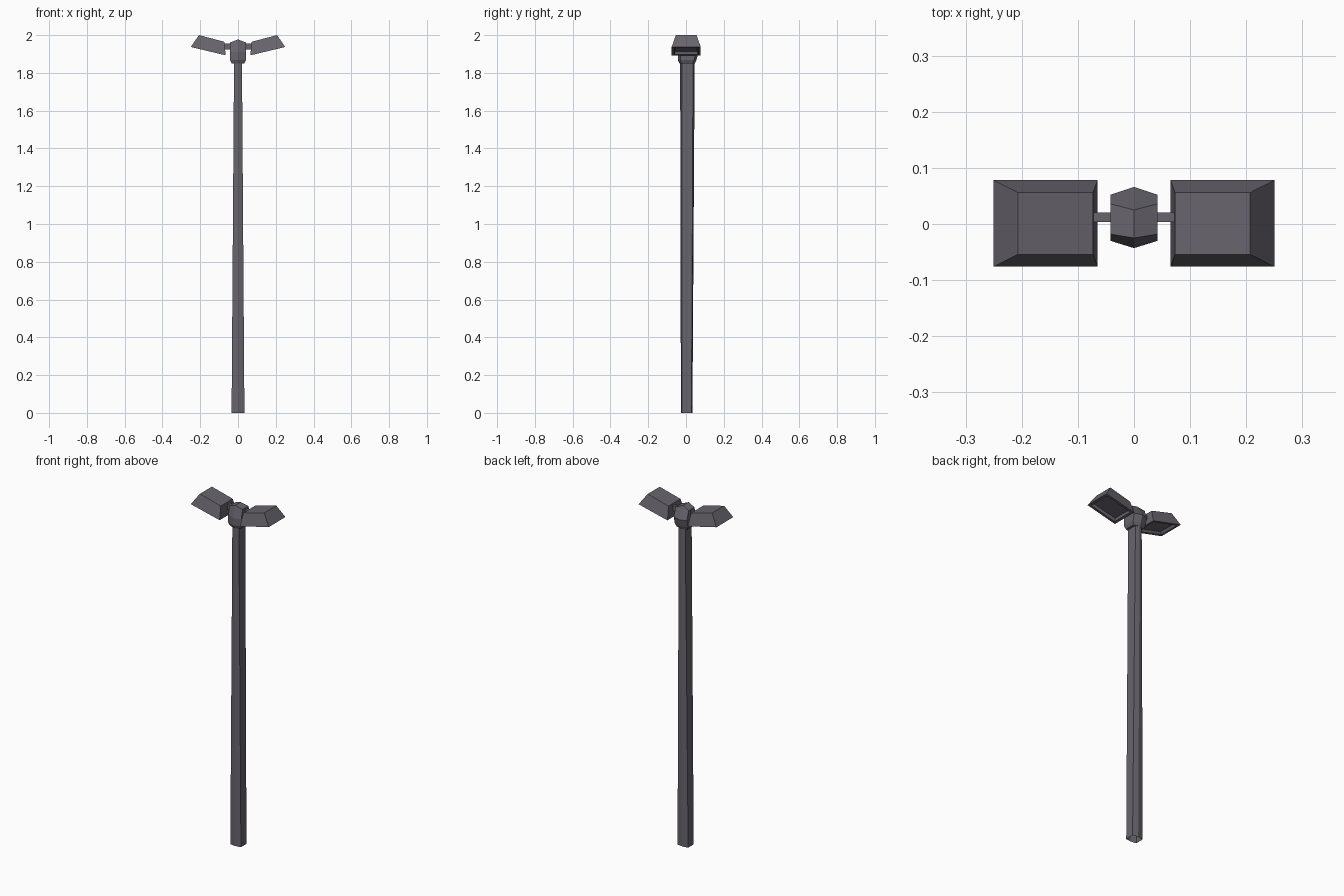
import bpy, bmesh

if "Cube" in bpy.data.objects:
    bpy.data.objects.remove(bpy.data.objects["Cube"])

metal = bpy.data.materials.new("dark grey metal")
metal.diffuse_color = (0.137, 0.127, 0.153, 1)
metal.use_nodes = True
metal.node_tree.nodes["Principled BSDF"].inputs["Base Color"].default_value = metal.diffuse_color


def finish(name, bm):
    bmesh.ops.recalc_face_normals(bm, faces=bm.faces)
    me = bpy.data.meshes.new(name)
    bm.to_mesh(me)
    bm.free()
    me.materials.append(metal)
    ob = bpy.data.objects.new(name, me)
    bpy.context.collection.objects.link(ob)
    return ob


def hex_loft(name, rings, cap_top=True, cap_bottom=True):
    """Rings: (z, ridge rise, half width, front tip, front side, back side, back tip)."""
    bm = bmesh.new()
    loops = []
    for z, rise, hx, yf, yfs, ybs, yb in rings:
        pts = [(0, yf, z + rise), (hx, yfs, z), (hx, ybs, z),
               (0, yb, z + rise), (-hx, ybs, z), (-hx, yfs, z)]
        loops.append([bm.verts.new(p) for p in pts])
    for a, b in zip(loops, loops[1:]):
        for i in range(6):
            j = (i + 1) % 6
            bm.faces.new((a[i], a[j], b[j], b[i]))
    if cap_top:  # two halves meeting at a ridge
        t = loops[-1]
        bm.faces.new(t[0:4])
        bm.faces.new((t[3], t[4], t[5], t[0]))
    if cap_bottom:
        bm.faces.new(loops[0][::-1])
    return finish(name, bm)


# Tapered pole, open at the foot
hex_loft("pole", [(0, 0, 0.034, -0.027, -0.022, 0.029, 0.034),
                  (1.86, 0, 0.021, -0.031, -0.022, 0.037, 0.046)],
         cap_bottom=False)

# Ridged hub on top of the pole
hex_loft("hub", [(1.85, 0, 0.034, -0.035, -0.024, 0.036, 0.047),
                 (1.868, 0, 0.042, -0.043, -0.030, 0.043, 0.055),
                 (1.91, 0, 0.042, -0.043, -0.030, 0.052, 0.066),
                 (1.961, 0.016, 0.042, -0.025, -0.018, 0.036, 0.025)])

for side, s in (("left", -1), ("right", 1)):
    # Arm between hub and lamp
    bm = bmesh.new()
    bmesh.ops.create_cube(bm, size=1)
    for v in bm.verts:
        v.co = (s * (0.06 + v.co.x * 0.05), 0.012 + v.co.y * 0.017, 1.94 + v.co.z * 0.03)
    finish(side + "_arm", bm)

    # Tilted lamp housing with a recessed underside
    bm = bmesh.new()
    profile = [(0.065, 1.893, 0.077), (0.25, 1.937, 0.077),
               (0.207, 2.0, 0.055), (0.073, 1.965, 0.055)]
    front = [bm.verts.new((s * x, 0.001 - w, z)) for x, z, w in profile]
    back = [bm.verts.new((s * x, 0.001 + w, z)) for x, z, w in profile]
    bm.faces.new(front)
    bm.faces.new(back[::-1])
    sides = [bm.faces.new((front[i], back[i], back[(i + 1) % 4], front[(i + 1) % 4]))
             for i in range(4)]
    bmesh.ops.recalc_face_normals(bm, faces=bm.faces)
    bmesh.ops.inset_region(bm, faces=[sides[0]], thickness=0.02, depth=0)
    bmesh.ops.inset_region(bm, faces=[sides[0]], thickness=0.008, depth=-0.015)
    finish(side + "_lamp", bm)
